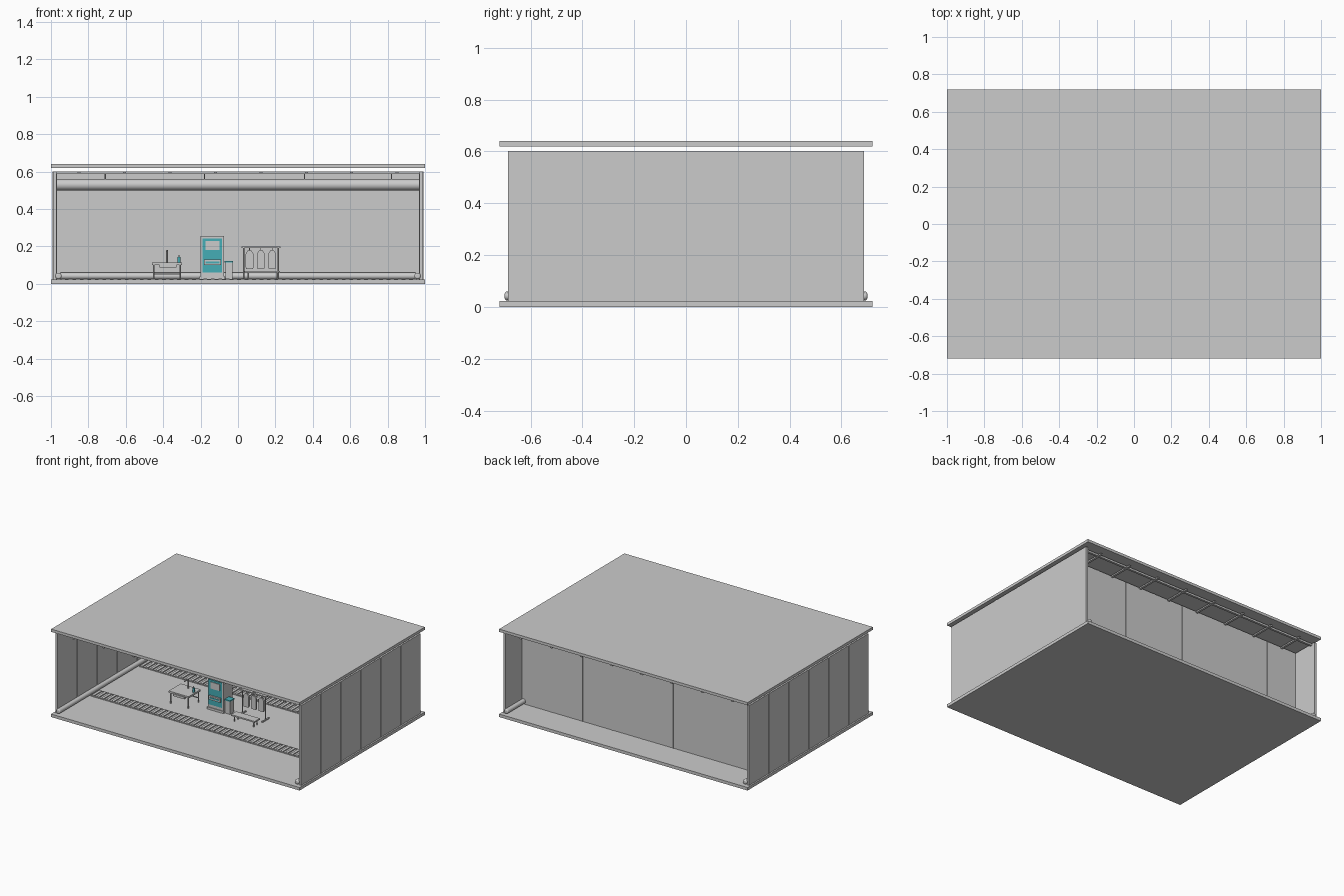
import bpy, math

if "Cube" in bpy.data.objects:
    bpy.data.objects.remove(bpy.data.objects["Cube"])

teal = bpy.data.materials.new("teal")
teal.diffuse_color = (0.06, 0.42, 0.47, 1)
teal.use_nodes = True
teal.node_tree.nodes["Principled BSDF"].inputs["Base Color"].default_value = teal.diffuse_color


def box(name, x0, x1, y0, y1, z0, z1, mat=None, bevel=0):
    """Box given by its extents."""
    bpy.ops.mesh.primitive_cube_add(size=1, location=((x0+x1)/2, (y0+y1)/2, (z0+z1)/2))
    o = bpy.context.object
    o.name = name
    o.scale = (x1-x0, y1-y0, z1-z0)
    bpy.ops.object.transform_apply(location=False, rotation=False, scale=True)
    if mat:
        o.data.materials.append(mat)
    if bevel:
        m = o.modifiers.new("bevel", 'BEVEL')
        m.width, m.segments = bevel, 2
    return o


def rod(name, axis, length, r, loc, mat=None, sides=24, bevel=0):
    """Cylinder along a named axis, centred on loc."""
    rot = {'x': (0, math.pi/2, 0), 'y': (math.pi/2, 0, 0), 'z': (0, 0, 0)}[axis]
    bpy.ops.mesh.primitive_cylinder_add(vertices=sides, radius=r, depth=length, location=loc, rotation=rot)
    o = bpy.context.object
    o.name = name
    bpy.ops.object.shade_smooth_by_angle(angle=math.radians(40))
    if mat:
        o.data.materials.append(mat)
    if bevel:
        m = o.modifiers.new("bevel", 'BEVEL')
        m.width, m.segments = bevel, 3
    return o


def repeat(o, count, dx):
    m = o.modifiers.new("array", 'ARRAY')
    m.use_relative_offset = False
    m.use_constant_offset = True
    m.constant_offset_displace = (dx, 0, 0)
    m.count = count


# shell
box("floor_slab", -1, 1, -.72, .72, 0, .022)
box("roof_slab", -1, 1, -.72, .72, .62, .64)

# side walls: six panels each, seam strips and a round kerb
for s in (-1, 1):
    for i in range(6):
        y = -.69 + i*.23
        box("side_panel", s*.98-.009, s*.98+.009, y+.002, y+.228, .022, .602)
        if i:
            box("side_seam", s*.98-.011, s*.98+.011, y-.004, y+.004, .022, .602)
    rod("side_kerb", 'y', 1.4, .017, (s*.96, 0, .042), bevel=.008)

# back wall: eight panels, seams and kerb
for i in range(8):
    x = -.972 + i*.243
    box("back_panel", x+.002, x+.241, .48, .498, .022, .602)
    if i:
        box("back_seam", x-.004, x+.004, .478, .5, .022, .602)
rod("back_kerb", 'x', 1.9, .018, (0, .463, .042))

# ceiling frame
for i in range(8):
    x = -.85 + i*.243
    box("ceiling_joist", x-.008, x+.008, -.685, .685, .592, .602)
for y in (-.65, 0, .655):
    box("ceiling_rail", -.97, .97, y-.008, y+.008, .588, .602)

# overhead air duct with hangers
rod("air_duct", 'x', 1.94, .03, (0, 0, .53), sides=32)
for x in (-.71, -.18, .355, .82):
    rod("duct_hanger", 'z', .045, .003, (x, 0, .575), sides=8)

# floor gratings
for y in (-.29, .27):
    bar = box("grating_bar", -.945, -.925, y-.045, y+.045, .022, .029)
    repeat(bar, 48, .04)
    for e in (-.048, .048):
        box("grating_edge", -.95, .95, y+e-.003, y+e+.003, .022, .027)

# wash table with sink, tap and soap bottle
box("table_top", -.46, -.3, -.14, 0, .1, .113)
box("sink_bowl", -.42, -.33, -.145, -.03, .088, .104)
for x in (-.45, -.31):
    for y in (-.13, -.01):
        rod("table_leg", 'z', .08, .004, (x, y, .062), sides=12)
box("table_brace", -.45, -.31, -.013, -.007, .05, .056)
rod("tap_post", 'z', .07, .005, (-.38, -.03, .147), sides=12)
rod("tap_spout", 'y', .045, .004, (-.38, -.05, .178), sides=12)
rod("soap_bottle", 'z', .03, .008, (-.315, -.06, .128), teal, 16)
rod("soap_pump", 'z', .012, .003, (-.315, -.06, .148), sides=8)

# cabinet with coloured front, window and tray slot
box("cabinet_plinth", -.205, -.07, -.065, .045, .022, .038)
box("cabinet_body", -.2, -.075, -.06, .045, .038, .255)
box("cabinet_front", -.19, -.085, -.065, -.059, .06, .242, teal)
box("cabinet_window", -.175, -.1, -.069, -.064, .18, .228)
box("cabinet_tray", -.183, -.092, -.075, -.064, .1, .13)
box("cabinet_slot", -.175, -.1, -.078, -.074, .11, .12, teal)

# waste bin
box("bin_body", -.068, -.03, -.05, -.005, .022, .115)
box("bin_lid", -.071, -.027, -.053, -.002, .115, .123, teal)

# hanging rack with three gowns
for x in (.03, .215):
    rod("rack_post", 'z', .175, .004, (x, .01, .11), sides=12)
    box("rack_foot", x-.005, x+.005, -.03, .05, .022, .03)
box("rack_top", .02, .226, 0, .02, .193, .201)
for x in (.062, .122, .183):
    rod("gown_hook", 'z', .025, .002, (x, .01, .184), sides=8)
    # gown outline swept into a thin solid
    pts = [(-.018, .08), (.018, .08), (.021, .09), (.021, .16), (.01, .178), (-.01, .178), (-.021, .16), (-.021, .09)]
    n = len(pts)
    verts = [(x+px, y, z) for y in (.003, .017) for px, z in pts]
    faces = [range(n), range(2*n-1, n-1, -1)]
    faces += [(i, i+n, (i+1) % n+n, (i+1) % n) for i in range(n)]
    me = bpy.data.meshes.new("gown")
    me.from_pydata(verts, [], [tuple(f) for f in faces])
    bpy.context.collection.objects.link(bpy.data.objects.new("gown", me))

# bench in front of the rack
box("bench_seat", .035, .225, -.13, -.07, .06, .07)
for x in (.055, .21):
    for y in (-.12, -.08):
        rod("bench_leg", 'z', .04, .004, (x, y, .042), sides=12)
